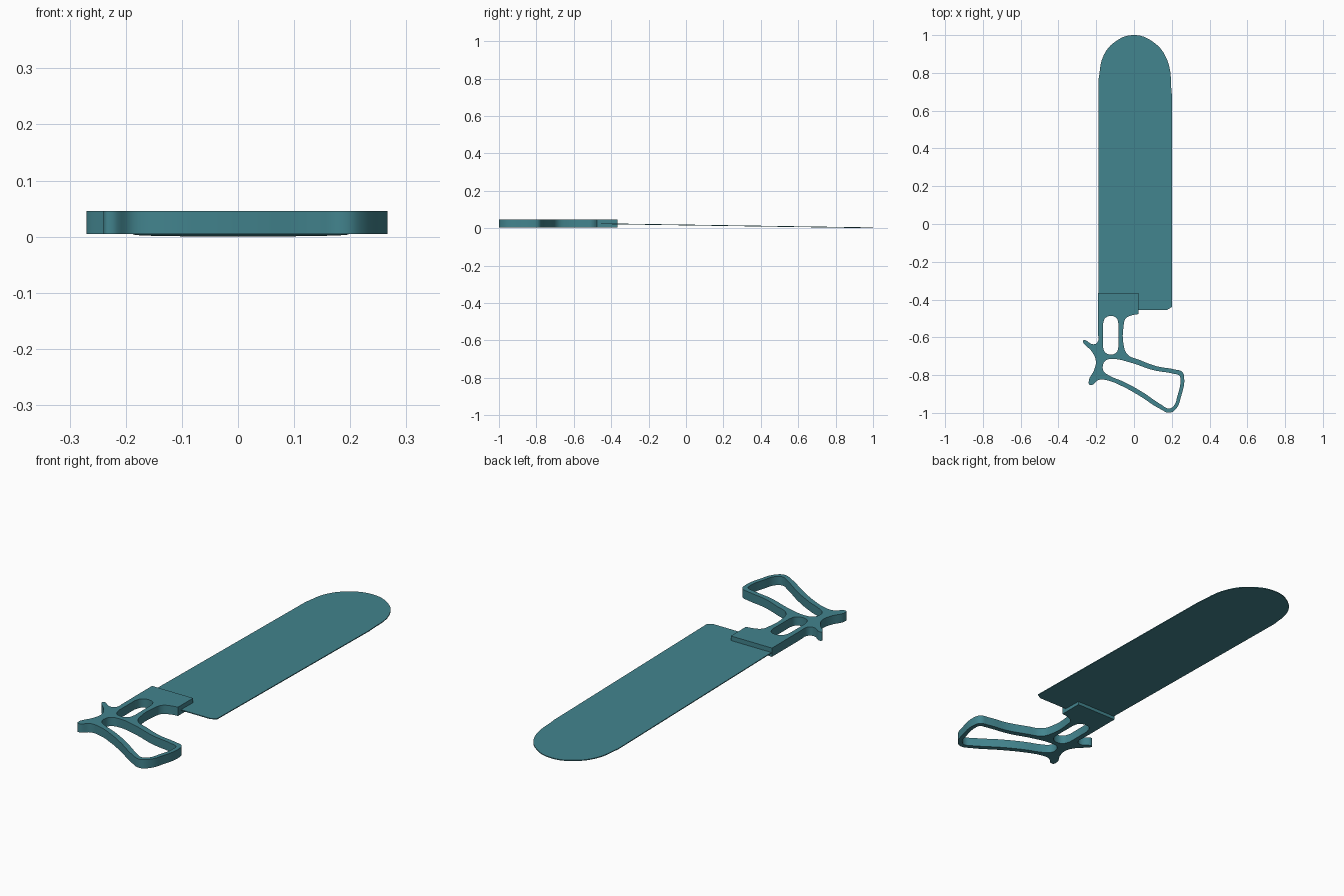
import bpy
import bmesh
import math

# Remove the default cube only
default = bpy.data.objects.get("Cube")
if default:
    bpy.data.objects.remove(default, do_unlink=True)

teal = bpy.data.materials.new("teal_plastic")
teal.use_nodes = True
teal.diffuse_color = (0.055, 0.23, 0.27, 1)
teal.node_tree.nodes["Principled BSDF"].inputs["Base Color"].default_value = (0.055, 0.23, 0.27, 1)


def add_loop(curve, points, corners):
    """Add one closed outline, in hundredths; listed indices are sharp corners."""
    spline = curve.splines.new("BEZIER")
    spline.bezier_points.add(len(points) - 1)
    spline.use_cyclic_u = True
    for index, (point, (x, y)) in enumerate(zip(spline.bezier_points, points)):
        point.co = (x / 100, y / 100, 0)
        kind = "VECTOR" if index in corners else "AUTO"
        point.handle_left_type = point.handle_right_type = kind


def make_plate(name, loops, thickness, height):
    """Fill the outlines (inner loops become holes) and give them thickness."""
    curve = bpy.data.curves.new(name + "_outline", "CURVE")
    curve.dimensions = "2D"
    curve.fill_mode = "BOTH"
    curve.resolution_u = 6
    curve.extrude = thickness / 2
    for points, corners in loops:
        add_loop(curve, points, corners)
    helper = bpy.data.objects.new(name + "_helper", curve)
    bpy.context.collection.objects.link(helper)
    bpy.context.view_layer.update()
    graph = bpy.context.evaluated_depsgraph_get()
    mesh = bpy.data.meshes.new_from_object(helper.evaluated_get(graph))
    bpy.data.objects.remove(helper, do_unlink=True)
    bpy.data.curves.remove(curve)

    # Weld the walls to the caps
    bm = bmesh.new()
    bm.from_mesh(mesh)
    bmesh.ops.remove_doubles(bm, verts=bm.verts, dist=0.0001)
    bmesh.ops.recalc_face_normals(bm, faces=bm.faces)
    bm.to_mesh(mesh)
    bm.free()

    mesh.name = name
    mesh.materials.clear()
    mesh.materials.append(teal)
    plate = bpy.data.objects.new(name, mesh)
    plate.location.z = height
    bpy.context.collection.objects.link(plate)
    bpy.ops.object.select_all(action="DESELECT")
    plate.select_set(True)
    bpy.context.view_layer.objects.active = plate
    bpy.ops.object.shade_smooth_by_angle(angle=math.radians(30))
    return plate


# Long thin blade with a rounded tip, sloping gently down to the tip
blade_outline = [
    (-18.7, -45.5), (17.5, -45.5), (20, -44), (20, 69), (17.5, 87), (10, 96.5),
    (-0.5, 100), (-10, 96.5), (-16.2, 89), (-18.7, 77),
]
blade = make_plate("blade", [(blade_outline, {0, 1, 2, 3, 9})], 0.004, 0.0172)
blade.rotation_euler.x = -0.0151

# Handle: square clamp, narrow neck, two spurs and a flared loop grip
handle_outline = [
    (-19, -36.5), (2.3, -36.5), (2.3, -47.7), (-1, -48.3), (-4.5, -50.2),
    (-5.5, -54), (-5.5, -64), (-3.5, -69), (3, -72), (12, -75.3), (21.5, -77),
    (25.5, -78.3), (26.6, -82), (25, -91), (22.5, -97.5), (19, -99.9),
    (14, -98), (3, -91), (-6, -86), (-14, -82.8), (-18.5, -82.5),
    (-23.2, -85.3), (-24, -84), (-21, -77), (-20.2, -72.5), (-22, -68),
    (-27, -62.3), (-26.6, -61.5), (-21.5, -63.7), (-19.3, -62.5), (-19, -58),
]
neck_hole = [
    (-16.5, -53), (-15.2, -49.8), (-12.3, -48.7), (-9.3, -49.8), (-8.2, -53),
    (-8.2, -65), (-9.3, -68), (-12.3, -69.1), (-15.2, -68), (-16.5, -65),
]
grip_hole = [
    (-16.5, -75), (-15, -72.3), (-11, -71.5), (-2, -73.3), (10, -77.3),
    (21, -79.3), (24, -80.3), (24.6, -83), (23, -91), (21, -96.3),
    (18.5, -97.7), (14.5, -95.7), (4, -88.7), (-6, -83.3), (-13, -80.3),
    (-16, -78),
]
make_plate(
    "handle",
    [(handle_outline, {0, 1, 2, 30}), (neck_hole, {0, 4, 5, 9}), (grip_hole, set())],
    0.041, 0.0255,
)
